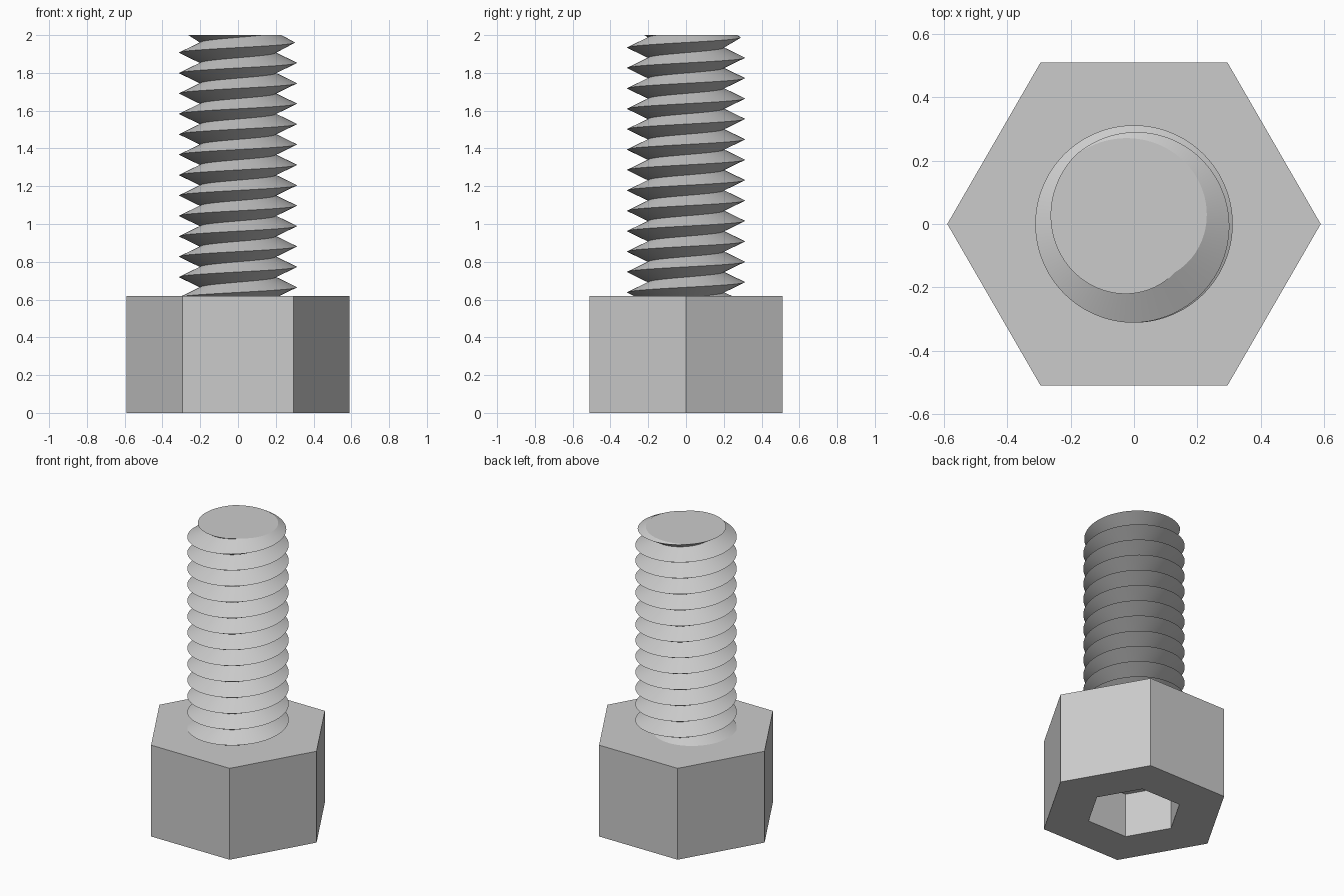
import bpy
import bmesh
from math import cos, sin, pi, radians

if "Cube" in bpy.data.objects:
    bpy.data.objects.remove(bpy.data.objects["Cube"], do_unlink=True)

# Single steel colour
steel = bpy.data.materials.new("steel_grey")
steel.use_nodes = True
colour = (0.6, 0.6, 0.6, 1)
steel.diffuse_color = colour
steel.node_tree.nodes["Principled BSDF"].inputs["Base Color"].default_value = colour

HEAD_R, HEAD_H = 0.59, 0.62
SOCKET_R, SOCKET_DEPTH = 0.297, 0.30
CREST_R, ROOT_R, TOP = 0.312, 0.2, 2.0
PITCH, CREST_Z = 0.108, 1.961   # crest height on the +x side, last turn
SEGS, TURNS_BELOW, TURNS_ABOVE = 96, 14, 2


def make_object(name, bm):
    mesh = bpy.data.meshes.new(name)
    bm.to_mesh(mesh)
    bm.free()
    mesh.materials.append(steel)
    obj = bpy.data.objects.new(name, mesh)
    bpy.context.collection.objects.link(obj)
    return obj


def hex_ring(bm, radius, z):
    return [bm.verts.new((radius * cos(i * pi / 3), radius * sin(i * pi / 3), z))
            for i in range(6)]


# Hexagonal head with a hexagonal socket in its underside
bm = bmesh.new()
rings = [hex_ring(bm, r, z) for r, z in (
    (HEAD_R, HEAD_H), (HEAD_R, 0), (SOCKET_R, 0), (SOCKET_R, SOCKET_DEPTH))]
for upper, lower in zip(rings, rings[1:]):
    for i in range(6):
        j = (i + 1) % 6
        bm.faces.new((upper[i], lower[i], lower[j], upper[j]))
bm.faces.new(rings[0])
bm.faces.new(reversed(rings[-1]))
bmesh.ops.recalc_face_normals(bm, faces=bm.faces)
make_object("hex_head", bm)

# Threaded shank: one right-handed spiral of sharp crests and roots
bm = bmesh.new()
crest, root = [], []
for i in range(-TURNS_BELOW * SEGS, TURNS_ABOVE * SEGS + 1):
    turn = i / SEGS
    c, s = cos(turn * 2 * pi), sin(turn * 2 * pi)
    z = CREST_Z + PITCH * turn
    # The crest fades slightly as it reaches the tip
    fade = min(max((turn + 0.25) / 0.6, 0), 1)
    r = CREST_R - 0.026 * fade
    crest.append(bm.verts.new((r * c, r * s, z)))
    root.append(bm.verts.new((ROOT_R * c, ROOT_R * s, z + PITCH / 2)))
for i in range(len(crest) - 1):
    bm.faces.new((crest[i], crest[i + 1], root[i + 1], root[i]))
    k = i + SEGS
    if k + 1 < len(crest):
        bm.faces.new((root[i], root[i + 1], crest[k + 1], crest[k]))

# Trim the shank just inside the head and flat at the tip
for z, side in ((HEAD_H - 0.02, -1), (TOP, 1)):
    bmesh.ops.bisect_plane(bm, geom=bm.verts[:] + bm.edges[:] + bm.faces[:],
                           plane_co=(0, 0, z), plane_no=(0, 0, side),
                           clear_outer=True)
rim = [e for e in bm.edges if e.is_boundary
       and all(abs(v.co.z - TOP) < 0.0001 for v in e.verts)]
bmesh.ops.holes_fill(bm, edges=rim, sides=0)
bm.normal_update()
for f in bm.faces:
    if len(f.verts) > 6 and f.normal.z < 0:
        f.normal_flip()
shank = make_object("threaded_shank", bm)

bpy.ops.object.select_all(action='DESELECT')
shank.select_set(True)
bpy.context.view_layer.objects.active = shank
bpy.ops.object.shade_smooth_by_angle(angle=radians(20))
